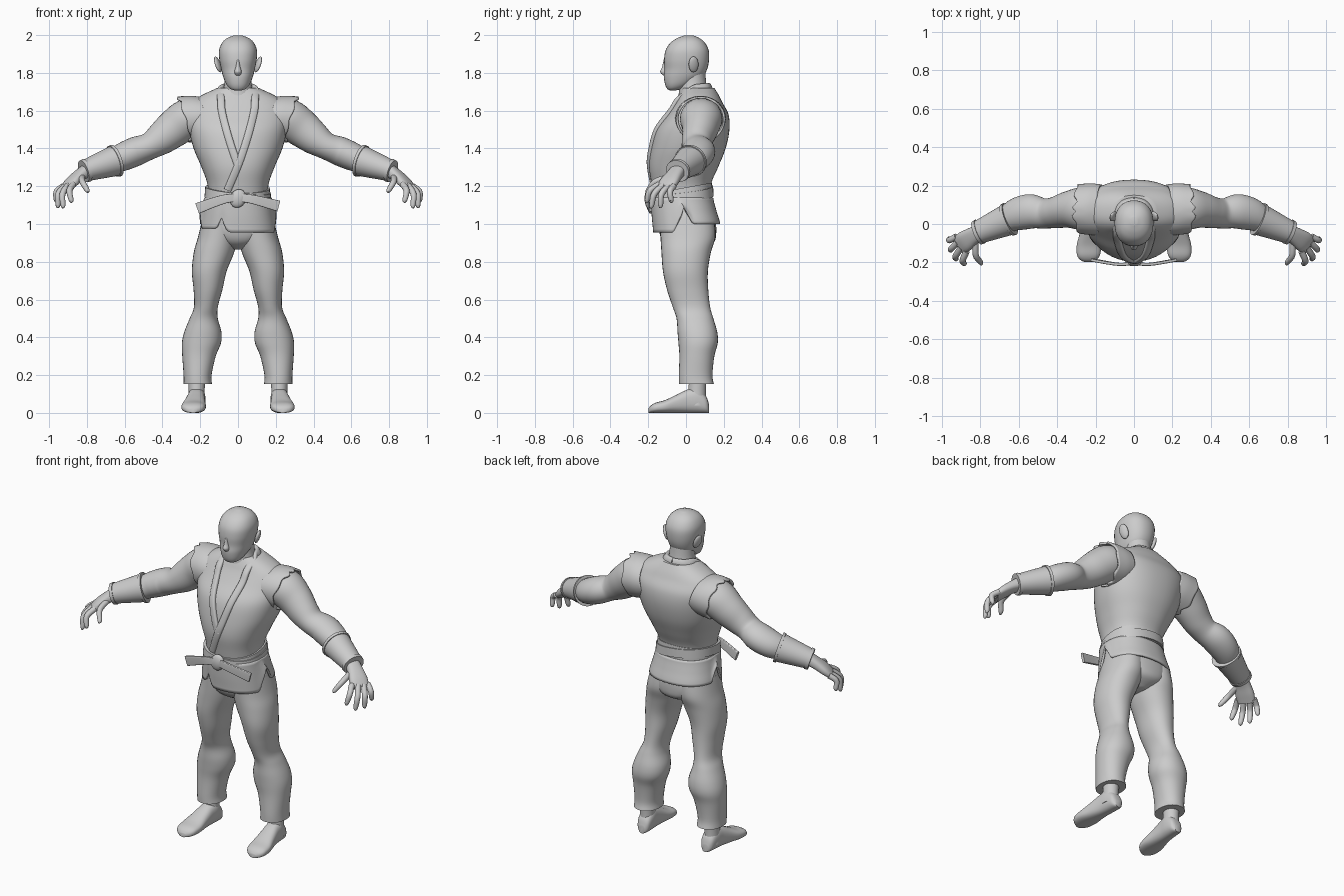
import bpy
from math import sin, cos, tau, radians, copysign, exp
from mathutils import Vector

X, Y, Z = Vector((1, 0, 0)), Vector((0, 1, 0)), Vector((0, 0, 1))

cube = bpy.data.objects.get("Cube")
if cube:
    bpy.data.objects.remove(cube, do_unlink=True)

GREY = (0.6, 0.6, 0.6, 1)
clay = bpy.data.materials.new("plain_grey")
clay.use_nodes = True
clay.diffuse_color = GREY
clay.node_tree.nodes["Principled BSDF"].inputs["Base Color"].default_value = GREY


def finish(obj, mirror=False, thickness=0):
    """Material, shading and modifiers shared by every part."""
    obj.data.materials.clear()
    obj.data.materials.append(clay)
    bpy.ops.object.select_all(action='DESELECT')
    obj.select_set(True)
    bpy.context.view_layer.objects.active = obj
    bpy.ops.object.shade_smooth_by_angle(angle=radians(45))
    if thickness:
        solid = obj.modifiers.new("Thickness", 'SOLIDIFY')
        solid.thickness = thickness
        solid.offset = 0
    if mirror:
        obj.modifiers.new("Mirror", 'MIRROR').use_mirror_merge = False
    return obj


def smooth(rows, steps):
    """Catmull-Rom interpolation through stations (x, y, z, a, b)."""
    out = []
    last = len(rows) - 1
    for i in range(last):
        quad = zip(rows[max(i - 1, 0)], rows[i], rows[i + 1], rows[min(i + 2, last)])
        quad = list(quad)
        for k in range(steps):
            t = k / steps
            out.append([q + t / 2 * (r - p + t * (2 * p - 5 * q + 4 * r - s
                        + t * (3 * (q - r) + s - p))) for p, q, r, s in quad])
    out.append(list(rows[-1]))
    return out


def loft(name, stations, ref=Y, axis=None, n=2, seg=32, steps=5, cap=True,
         warp=None, mirror=False, thickness=0):
    """Skin superellipse rings; half size b lies along ref, a across it."""
    import bmesh
    rows = smooth(stations, steps)
    last = len(rows) - 1
    bm = bmesh.new()
    rings = []
    for i, (x, y, z, a, b) in enumerate(rows):
        ahead, behind = rows[min(i + 1, last)], rows[max(i - 1, 0)]
        t = axis or Vector(ahead[:3]) - Vector(behind[:3])
        u = ref.cross(t).normalized()
        v = t.cross(u).normalized()
        ring = []
        for k in range(seg):
            c, s = cos(tau * k / seg), sin(tau * k / seg)
            p = Vector((x, y, z)) + u * a * copysign(abs(c) ** (2 / n), c) \
                + v * b * copysign(abs(s) ** (2 / n), s)
            if warp:
                p = warp(p, i / last, c, s)
            ring.append(bm.verts.new(p))
        rings.append(ring)
    for lo, hi in zip(rings, rings[1:]):
        for k in range(seg):
            j = (k + 1) % seg
            bm.faces.new((lo[k], lo[j], hi[j], hi[k]))
    if cap:
        bm.faces.new(rings[0][::-1])
        bm.faces.new(rings[-1])
    bmesh.ops.recalc_face_normals(bm, faces=bm.faces)
    mesh = bpy.data.meshes.new(name)
    bm.to_mesh(mesh)
    bm.free()
    obj = bpy.data.objects.new(name, mesh)
    bpy.context.collection.objects.link(obj)
    return finish(obj, mirror, thickness)


def level(z, front, back, half, x=0):
    """Horizontal station from its front and back limits and half width."""
    return (x, (front + back) / 2, z, half, (back - front) / 2)


def ball(name, loc, size, rot=(0, 0, 0)):
    bpy.ops.mesh.primitive_uv_sphere_add(segments=24, ring_count=14, location=loc, rotation=rot)
    obj = bpy.context.object
    obj.name = name
    obj.scale = size
    return finish(obj)


# Jacket body
torso = [level(*s) for s in (
    (1.08, -.16, .135, .16), (1.2, -.18, .13, .16), (1.3, -.195, .17, .193),
    (1.4, -.185, .21, .235), (1.5, -.158, .23, .26), (1.58, -.1, .225, .268),
    (1.64, -.06, .195, .25), (1.68, -.04, .175, .195), (1.72, -.02, .15, .11))]
BODY = 2.25
loft("jacket_body", torso, axis=Z, n=BODY, seg=48)


def chest(x, z):
    """Point on the front of the jacket body."""
    for lo, hi in zip(torso, torso[1:]):
        if lo[2] <= z <= hi[2]:
            t = (z - lo[2]) / (hi[2] - lo[2])
            cy, a, b = (lo[i] + t * (hi[i] - lo[i]) for i in (1, 3, 4))
            return (x, cy - b * (1 - abs(x / a) ** BODY) ** (1 / BODY), z)


# Lapels run from the back of the neck down to the belt, left over right
edge = ((.09, 1.66), (.086, 1.6), (.062, 1.5), (.032, 1.4), (0, 1.31), (-.055, 1.18))
for name, side, count in (("left_lapel", 1, 6), ("right_lapel", -1, 5)):
    path = [(0, .125, 1.725), (.06, .105, 1.725), (.09, .04, 1.715)]
    path += [chest(*p) for p in edge[:count]]
    loft(name, [(x * side, y, z, .02, .013) for x, y, z in path],
         ref=Vector((0, 1, .4)), n=3, seg=16)


# Jacket skirt with side slits and an overlapping front panel
def hem(p, u, c, s):
    low = 1.0
    if s < -.1:
        low = .955 if c > -.37 else .975
        low += .06 * exp(-((c + .37) / .1) ** 2)
    low += .1 * max(0, 1 - abs(s + .1) / .25)
    p.z = 1.14 - u * (1.14 - low)
    return p


loft("jacket_skirt", [level(1.14, -.18, .138, .172), level(1.06, -.176, .155, .184),
                      level(.97, -.168, .175, .198)],
     axis=Z, n=2.3, seg=96, cap=False, warp=hem, thickness=.012)

# Belt, its second wrap, knot and tails
for name, z, tall, grow, tilt in (("belt", 1.148, .042, 0, (0, -.18, 1)),
                                  ("belt_wrap", 1.155, .026, .006, (.1, -.12, 1))):
    loft(name, [(0, -.022, z - tall, .172 + grow, .163 + grow),
                (0, -.022, z + tall, .168 + grow, .161 + grow)],
         axis=Vector(tilt), n=2.3, seg=48, steps=1)
ball("belt_knot", (0, -.198, 1.135), (.042, .022, .05), (0, .4, 0))
for name, side, drop in (("left_belt_tail", 1, 1.095), ("right_belt_tail", -1, 1.083)):
    loft(name, [(0, -.203, 1.14, .02, .009), (side * .08, -.21, 1.13, .024, .008),
                (side * .215, -.188, drop, .029, .008)], n=6, seg=24)

# Trousers
loft("trouser_seat", [level(.865, -.06, .08, .03), level(.9, -.115, .145, .12),
                      level(.95, -.14, .16, .19), level(1.03, -.15, .155, .188),
                      level(1.1, -.15, .13, .165)], axis=Z, n=2.3)
legs = ((.152, .288, .138, -.038, .148), (.2, .288, .14, -.038, .14),
        (.3, .295, .118, -.035, .15), (.37, .297, .09, -.04, .168),
        (.43, .284, .088, -.045, .165), (.5, .256, .107, -.05, .145),
        (.56, .233, .107, -.07, .128), (.65, .235, .083, -.1, .118),
        (.75, .244, .06, -.122, .116), (.85, .234, .02, -.13, .132),
        (.93, .212, .002, -.135, .155), (1.02, .19, .002, -.14, .15))
loft("trouser_legs", [level(z, f, b, (o - i) / 2, (o + i) / 2) for z, o, i, f, b in legs],
     axis=Z, n=2.15, mirror=True)

# Feet and ankles
loft("ankles", [level(.04, .0, .11, .045, .22), level(.1, .01, .105, .042, .219),
                level(.22, .02, .11, .046, .218)], axis=Z, mirror=True)
sole = ((.215, .122, .022, .02), (.216, .105, .045, .038), (.218, .06, .066, .046),
        (.222, .01, .062, .048), (.228, -.05, .048, .055), (.234, -.11, .034, .064),
        (.237, -.16, .027, .06), (.238, -.185, .02, .044), (.238, -.198, .012, .02))
loft("feet", [(x, y, h, h, w) for x, y, h, w in sole], ref=X, axis=Y, n=2.5, mirror=True)

# Arms
loft("arms", ((.2, .08, 1.58, .09, .1), (.27, .08, 1.555, .106, .112),
              (.34, .075, 1.505, .1, .096), (.41, .06, 1.45, .086, .082),
              (.47, .055, 1.412, .071, .078), (.54, .065, 1.385, .077, .09),
              (.61, .05, 1.355, .074, .085), (.68, .015, 1.325, .062, .065),
              (.8, -.04, 1.285, .042, .045)), mirror=True)


# Torn sleeve edges
def tear(p, u, c, s):
    wave = .011 * sin(7 * (copysign(1, s) * abs(c) + s * 2)) + .008 * c * s
    return p + Vector((wave * u * u, 0, 0))


loft("sleeves", ((.17, .075, 1.565, .105, .125), (.22, .077, 1.56, .116, .128),
                 (.282, .078, 1.553, .12, .124)),
     axis=Vector((1, 0, -.25)), seg=64, cap=False, warp=tear, mirror=True, thickness=.012)

# Wrist cuffs with raised rims
cuff_start, cuff_end = Vector((.65, .025, 1.335)), Vector((.815, -.045, 1.28))
way = cuff_end - cuff_start


def cuff(name, lo, hi, grow):
    ends = [(*(cuff_start + way * t), .082 - .026 * t + grow, .084 - .024 * t + grow)
            for t in (lo, hi)]
    loft(name, ends, axis=way, steps=2, mirror=True)


cuff("wrist_cuffs", 0, 1, 0)
cuff("cuff_inner_rims", -.02, .06, .005)
cuff("cuff_outer_rims", .92, 1.02, .005)

# Hands
loft("palms", ((.795, -.037, 1.287, .036, .04), (.84, -.063, 1.257, .03, .046),
               (.88, -.09, 1.222, .026, .054), (.91, -.112, 1.19, .018, .05)),
     ref=Vector((.06, .085, -.01)), n=2.5, seg=24, mirror=True)
fingers = (("index_fingers", (.872, -.142, 1.21), (.885, -.215, 1.115)),
           ("middle_fingers", (.9, -.122, 1.205), (.93, -.19, 1.085)),
           ("ring_fingers", (.918, -.095, 1.2), (.958, -.14, 1.087)),
           ("little_fingers", (.925, -.065, 1.2), (.968, -.08, 1.115)),
           ("thumbs", (.825, -.085, 1.25), (.795, -.215, 1.17)))
for name, base, tip in fingers:
    base, tip = Vector(base), Vector(tip)
    bend = (base + tip) / 2 + Vector((.014, -.012, .014))
    reach = tip - base
    loft(name, [(*base, .016, .017), (*bend, .016, .016), (*(tip - reach * .12), .013, .013),
                (*tip, .004, .004)], ref=X, seg=14, mirror=True)

# Neck and head
loft("neck", [level(1.6, -.06, .16, .13), level(1.68, -.04, .125, .09),
              level(1.74, -.035, .108, .072), level(1.84, -.03, .1, .07)], axis=Z)
loft("head", [level(*s) for s in (
    (1.708, -.088, -.05, .02), (1.716, -.1, -.02, .042), (1.74, -.111, .03, .062),
    (1.78, -.117, .088, .079), (1.82, -.114, .112, .089), (1.87, -.116, .122, .099),
    (1.92, -.108, .12, .1), (1.96, -.082, .1, .084), (1.985, -.045, .07, .056),
    (1.999, -.005, .035, .018))], axis=Z, n=2.25)
loft("nose", [level(1.87, -.118, -.09, .007), level(1.83, -.127, -.09, .013),
              level(1.805, -.137, -.09, .019), level(1.785, -.12, -.09, .013)],
     axis=Z, seg=16)
for name, side in (("left_ear", 1), ("right_ear", -1)):
    ball(name, (side * .107, .04, 1.845), (.013, .027, .044), (.15, side * .3, side * .35))
